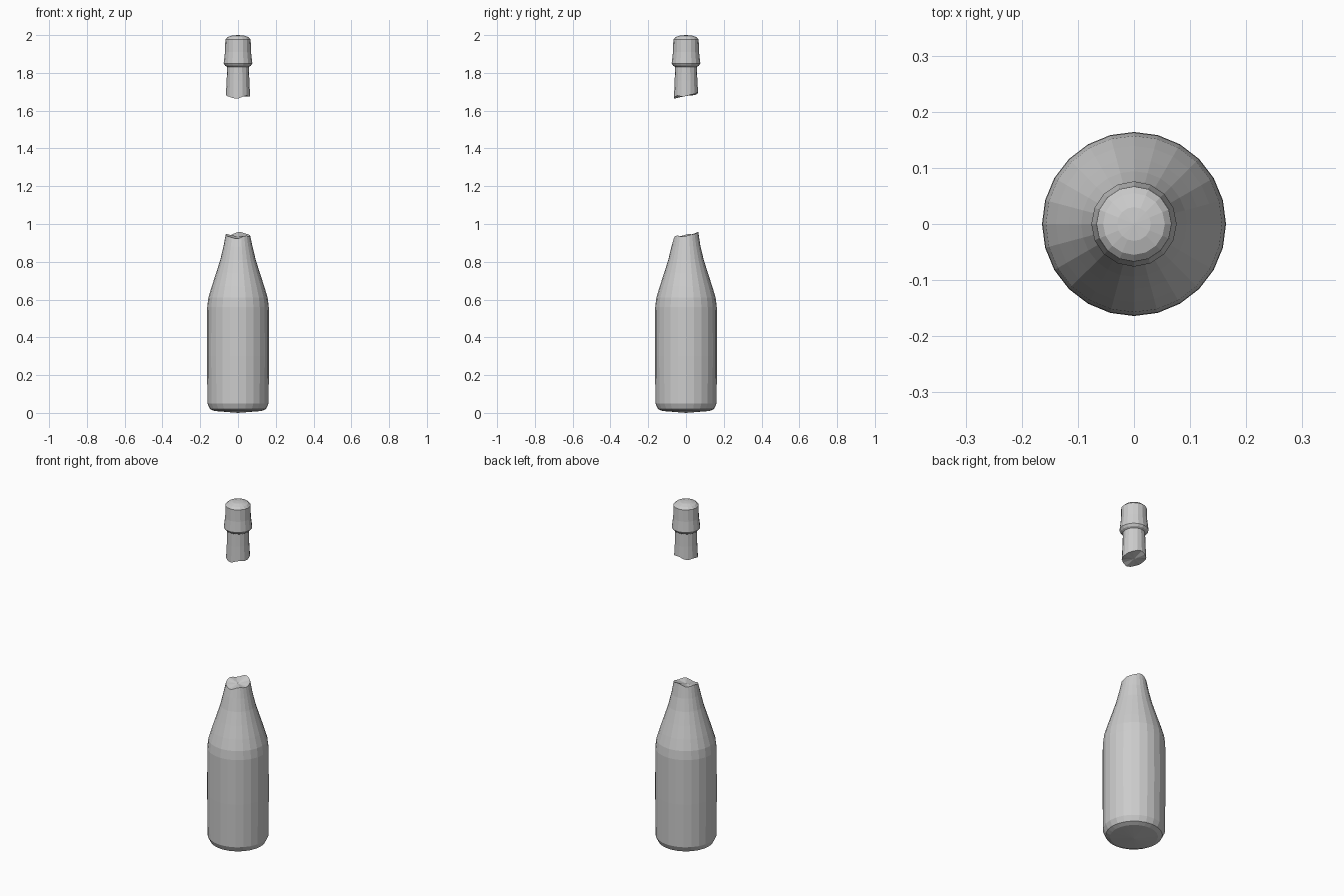
import bpy, bmesh, math

if "Cube" in bpy.data.objects:
    bpy.data.objects.remove(bpy.data.objects["Cube"])


def lathe(name, profile, sides, edge=None, edge_ring=None):
    """Turn (radius, z) points about z; edge(angle) shifts one ring to make the break."""
    bm = bmesh.new()
    rings = []
    for i, (r, z) in enumerate(profile):
        if r == 0:
            rings.append([bm.verts.new((0, 0, z))])
            continue
        ring = []
        for k in range(sides):
            a = 2 * math.pi * k / sides
            dz = edge(a) if edge and i == edge_ring else 0
            ring.append(bm.verts.new((r * math.cos(a), r * math.sin(a), z + dz)))
        rings.append(ring)
    for lo, hi in zip(rings, rings[1:]):
        for k in range(sides):
            n = (k + 1) % sides
            if len(lo) == 1:
                bm.faces.new((lo[0], hi[n], hi[k]))
            elif len(hi) == 1:
                bm.faces.new((lo[k], lo[n], hi[0]))
            else:
                bm.faces.new((lo[k], lo[n], hi[n], hi[k]))
    bmesh.ops.recalc_face_normals(bm, faces=bm.faces)
    mesh = bpy.data.meshes.new(name)
    bm.to_mesh(mesh)
    bm.free()
    obj = bpy.data.objects.new(name, mesh)
    bpy.context.collection.objects.link(obj)
    return obj


# Jagged break line: high at the back, low at the front
def jag(a):
    return 0.012 * math.sin(a) + 0.005 * math.cos(3 * a + 2.6) + 0.003 * math.sin(5 * a)


# Lower bottle with closed, broken top
lathe("bottle_body", [
    (0, 0.005), (0.125, 0.01), (0.148, 0.02), (0.162, 0.05),
    (0.164, 0.30), (0.163, 0.56), (0.157, 0.61), (0.139, 0.67),
    (0.116, 0.74), (0.094, 0.81), (0.077, 0.88), (0.065, 0.94), (0, 0.933),
], 24, jag, 11)

# Broken-off neck with collar and domed cap
lathe("bottle_neck_and_cap", [
    (0, 1.678), (0.064, 1.681), (0.060, 1.76), (0.058, 1.832),
    (0.068, 1.838), (0.076, 1.85), (0.069, 1.91), (0.067, 1.978),
    (0.055, 1.99), (0.03, 1.998), (0, 2.0),
], 16, jag, 1)

for obj in bpy.data.objects:
    for p in obj.data.polygons:
        p.use_smooth = False

# Stand the base exactly on the ground
for v in bpy.data.objects["bottle_body"].data.vertices:
    if v.co.z < 0.008:
        v.co.z = 0.0
